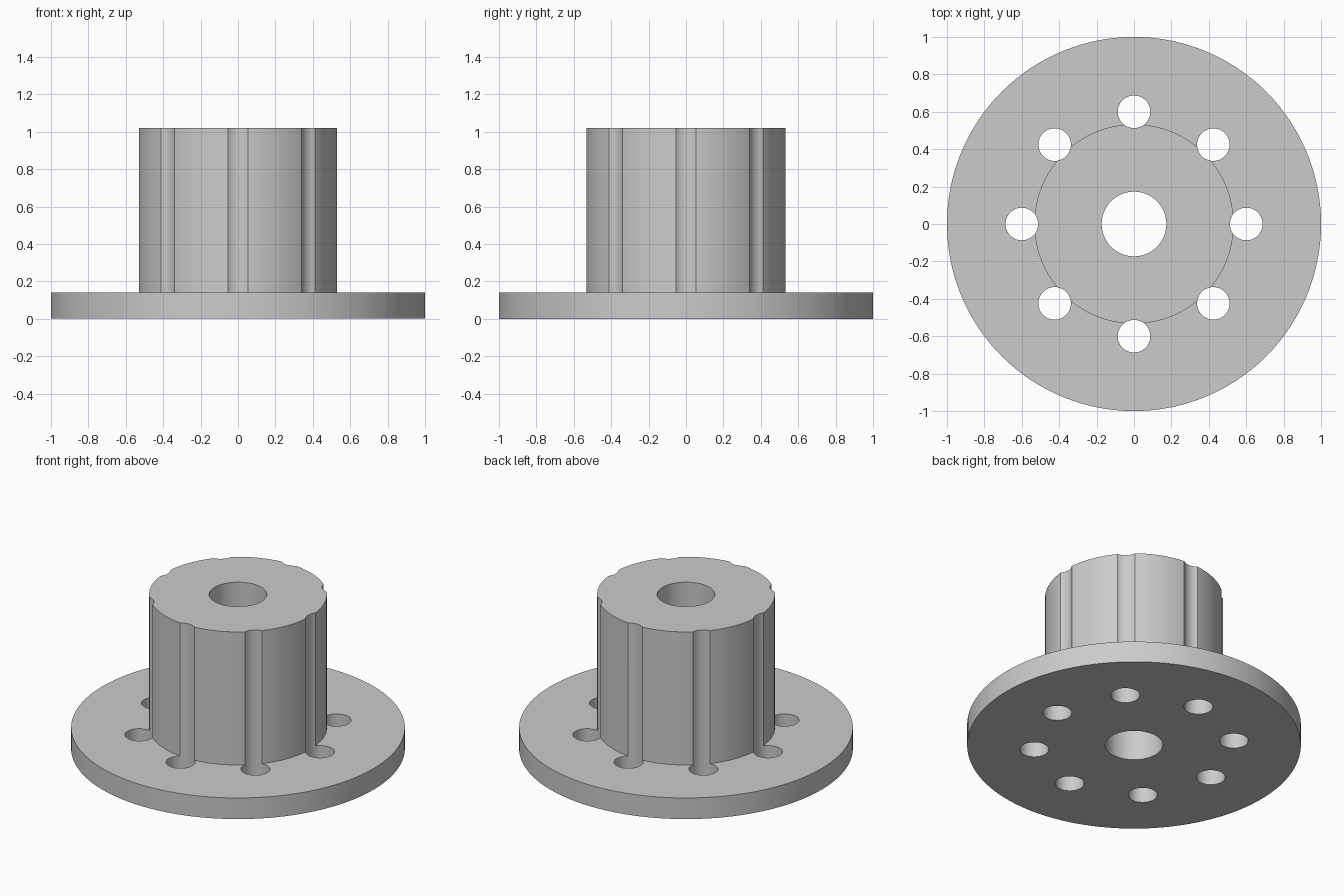
import bpy, bmesh
from math import pi, sin, cos, radians
from mathutils import Matrix

cube = bpy.data.objects.get("Cube")
if cube:
    bpy.data.objects.remove(cube, do_unlink=True)

FLANGE_R, FLANGE_H = 1.0, 0.14
HUB_R, TOP = 0.533, 1.02
BORE_R = 0.173
HOLE_R, HOLE_RING, HOLES = 0.087, 0.6, 8

grey = bpy.data.materials.new("light grey")
grey.use_nodes = True
colour = (0.6, 0.6, 0.6, 1)
grey.diffuse_color = colour
grey.node_tree.nodes["Principled BSDF"].inputs["Base Color"].default_value = colour


def make_object(name, bm):
    bmesh.ops.recalc_face_normals(bm, faces=bm.faces)
    mesh = bpy.data.meshes.new(name)
    bm.to_mesh(mesh)
    bm.free()
    mesh.materials.append(grey)
    obj = bpy.data.objects.new(name, mesh)
    bpy.context.collection.objects.link(obj)
    return obj


def add_cylinder(bm, x, y, radius, sides):
    bmesh.ops.create_cone(bm, cap_ends=True, segments=sides, radius1=radius,
                          radius2=radius, depth=2 * TOP,
                          matrix=Matrix.Translation((x, y, TOP / 2)))


# Flange and hub as one stepped, turned solid
bm = bmesh.new()
sides = 128
profile = [(FLANGE_R, 0), (FLANGE_R, FLANGE_H), (HUB_R, FLANGE_H), (HUB_R, TOP)]
rings = [[bm.verts.new((r * cos(2 * pi * i / sides), r * sin(2 * pi * i / sides), z))
          for i in range(sides)] for r, z in profile]
for low, high in zip(rings, rings[1:]):
    for i in range(sides):
        j = (i + 1) % sides
        bm.faces.new((low[i], low[j], high[j], high[i]))
bm.faces.new(rings[0])
bm.faces.new(rings[-1])
body = make_object("flanged_hub", bm)

# Central bore and bolt holes, which also groove the side of the hub
bm = bmesh.new()
add_cylinder(bm, 0, 0, BORE_R, 64)
for k in range(HOLES):
    a = 2 * pi * k / HOLES
    add_cylinder(bm, HOLE_RING * cos(a), HOLE_RING * sin(a), HOLE_R, 48)
cutter = make_object("hole_cutter", bm)
cutter.hide_render = True

cut = body.modifiers.new("holes", 'BOOLEAN')
cut.operation = 'DIFFERENCE'
cut.solver = 'EXACT'
cut.object = cutter

bpy.ops.object.select_all(action='DESELECT')
body.select_set(True)
bpy.context.view_layer.objects.active = body
bpy.ops.object.modifier_apply(modifier=cut.name)
bpy.data.objects.remove(cutter, do_unlink=True)
bpy.ops.object.shade_smooth_by_angle(angle=radians(30))
